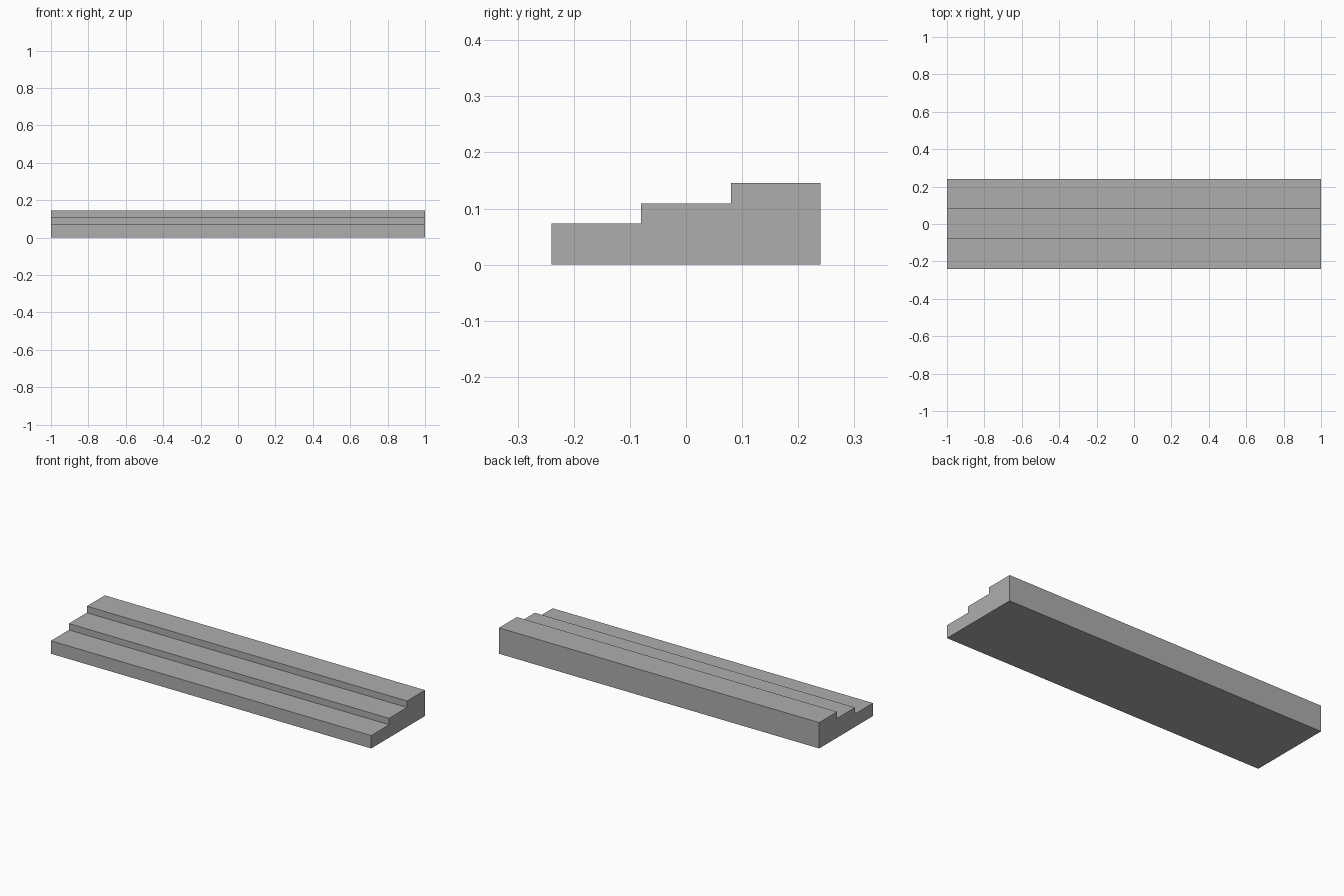
import bpy
import bmesh

cube = bpy.data.objects.get("Cube")
if cube:
    bpy.data.objects.remove(cube, do_unlink=True)

LENGTH = 2.0
DEPTH = 0.48
STEP_TOPS = (0.073, 0.109, 0.146)  # front to back

# Plain stone grey
grey = bpy.data.materials.new("stone_grey")
grey.use_nodes = True
colour = (0.42, 0.42, 0.42, 1.0)
grey.diffuse_color = colour
grey.node_tree.nodes["Principled BSDF"].inputs["Base Color"].default_value = colour

# Side profile: flat base, then a tread and riser for each step
tread = DEPTH / len(STEP_TOPS)
profile = [(DEPTH / 2, 0.0), (-DEPTH / 2, 0.0)]
for i, top in enumerate(STEP_TOPS):
    front = -DEPTH / 2 + i * tread
    profile += [(front, top), (front + tread, top)]

# Sweep the profile along the length
bm = bmesh.new()
end = bm.faces.new([bm.verts.new((-LENGTH / 2, y, z)) for y, z in profile])
sweep = bmesh.ops.extrude_face_region(bm, geom=[end], use_keep_orig=True)
moved = [v for v in sweep["geom"] if isinstance(v, bmesh.types.BMVert)]
bmesh.ops.translate(bm, verts=moved, vec=(LENGTH, 0, 0))
bmesh.ops.recalc_face_normals(bm, faces=bm.faces)

mesh = bpy.data.meshes.new("steps")
bm.to_mesh(mesh)
bm.free()
mesh.materials.append(grey)
steps = bpy.data.objects.new("steps", mesh)
bpy.context.collection.objects.link(steps)
